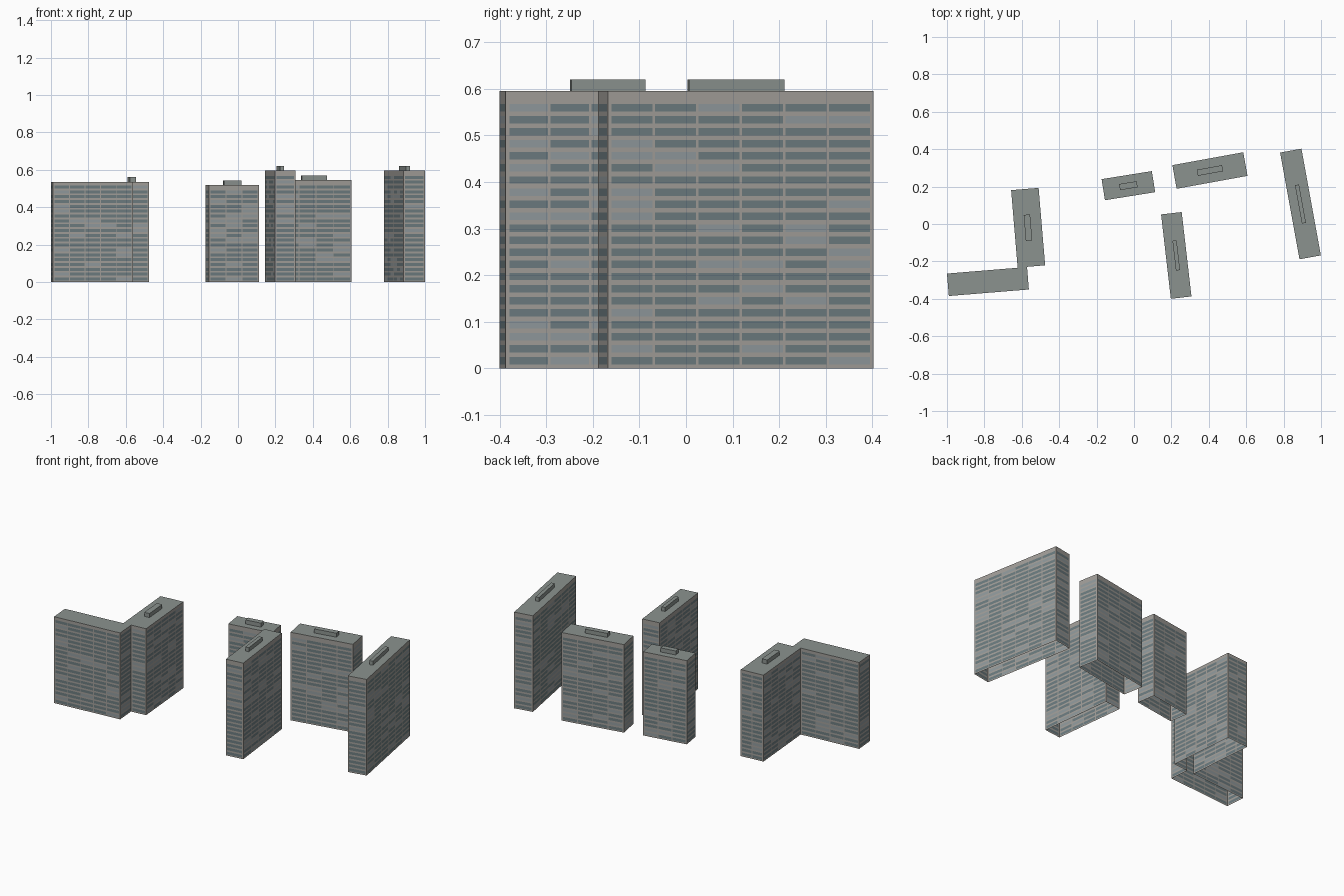
import bpy, bmesh, math, random
from mathutils import Vector, Matrix

if "Cube" in bpy.data.objects:
    bpy.data.objects.remove(bpy.data.objects["Cube"])

random.seed(4)


def material(name, rgb):
    m = bpy.data.materials.new(name)
    m.diffuse_color = (*rgb, 1)
    m.use_nodes = True
    m.node_tree.nodes["Principled BSDF"].inputs["Base Color"].default_value = m.diffuse_color
    return m


MATS = [material("concrete", (0.36, 0.345, 0.32)),
        material("dark_window", (0.15, 0.20, 0.215)),
        material("light_window", (0.28, 0.32, 0.335)),
        material("roofing", (0.26, 0.29, 0.275))]


def rectangle(cx, cy, length, width, angle):
    """Counter-clockwise corners of a turned rectangle."""
    rot = Matrix.Rotation(math.radians(angle), 2)
    return [Vector((cx, cy)) + rot @ Vector((sx * length / 2, sy * width / 2))
            for sx, sy in ((-1, -1), (1, -1), (1, 1), (-1, 1))]


def extrude_rings(name, ring, zs, shade):
    """Stack copies of a ring at heights zs, open below and capped on top."""
    bm = bmesh.new()
    rows = [[bm.verts.new((p.x, p.y, z)) for p in ring] for z in zs]
    n = len(ring)
    for j in range(len(zs) - 1):
        for i in range(n):
            k = (i + 1) % n
            f = bm.faces.new((rows[j][i], rows[j][k], rows[j + 1][k], rows[j + 1][i]))
            f.material_index = shade(i, j)
    bm.faces.new(rows[-1]).material_index = 3
    mesh = bpy.data.meshes.new(name)
    bm.to_mesh(mesh)
    bm.free()
    for m in MATS:
        mesh.materials.append(m)
    obj = bpy.data.objects.new(name, mesh)
    bpy.context.collection.objects.link(obj)


def tower(name, corners, height):
    # split each wall into window bays separated by thin piers
    ring, glazed = [], []
    for a, b in zip(corners, corners[1:] + corners[:1]):
        length = (b - a).length
        bays = max(1, round(length / 0.092))
        margin, pier = 0.008, 0.005
        w = (length - 2 * margin - (bays - 1) * pier) / bays
        ring.append(a)
        glazed.append(False)
        for i in range(bays):
            for s, g in ((0, True), (w, False)):
                u = margin + i * (w + pier) + s
                ring.append(a.lerp(b, u / length))
                glazed.append(g)
    # one window strip per storey
    zs = [0]
    for i in range(round((height - 0.027) / 0.0259)):
        zs += [0.008 + i * 0.0259, 0.024 + i * 0.0259]
    zs.append(height)

    def shade(i, j):
        if not glazed[i] or j % 2 == 0:
            return 0
        return 2 if random.random() < 0.2 else 1
    extrude_rings(name, ring, zs, shade)


def roof_box(name, corners, base):
    extrude_rings(name, corners, [base, base + 0.025], lambda i, j: 3)


# free-standing slabs: centre, length, width, angle, height, roof box length and width
SLABS = {
    "small_tower": (-0.03, 0.205, 0.272, 0.114, 9.1, 0.518, 0.095, 0.033),
    "rear_tower": (0.406, 0.286, 0.385, 0.128, 10.3, 0.545, 0.137, 0.033),
    "centre_tower": (0.226, -0.168, 0.454, 0.111, 96.6, 0.595, 0.160, 0.022),
    "east_tower": (0.890, 0.107, 0.58, 0.116, 100.3, 0.595, 0.208, 0.022),
}
for name, (x, y, l, w, ang, h, bl, bw) in SLABS.items():
    tower(name, rectangle(x, y, l, w, ang), h)
    roof_box(name + "_roof_box", rectangle(x, y, bl, bw, ang), h)

# L-shaped block on the west side
ell = [(-0.99, -0.385), (-0.562, -0.350), (-0.572, -0.229), (-0.475, -0.221),
       (-0.51, 0.193), (-0.657, 0.181), (-0.622, -0.234), (-1.0, -0.265)]
tower("corner_block", [Vector(p) for p in ell], 0.535)
roof_box("corner_block_roof_box", rectangle(-0.567, -0.02, 0.14, 0.034, 94.7), 0.535)
